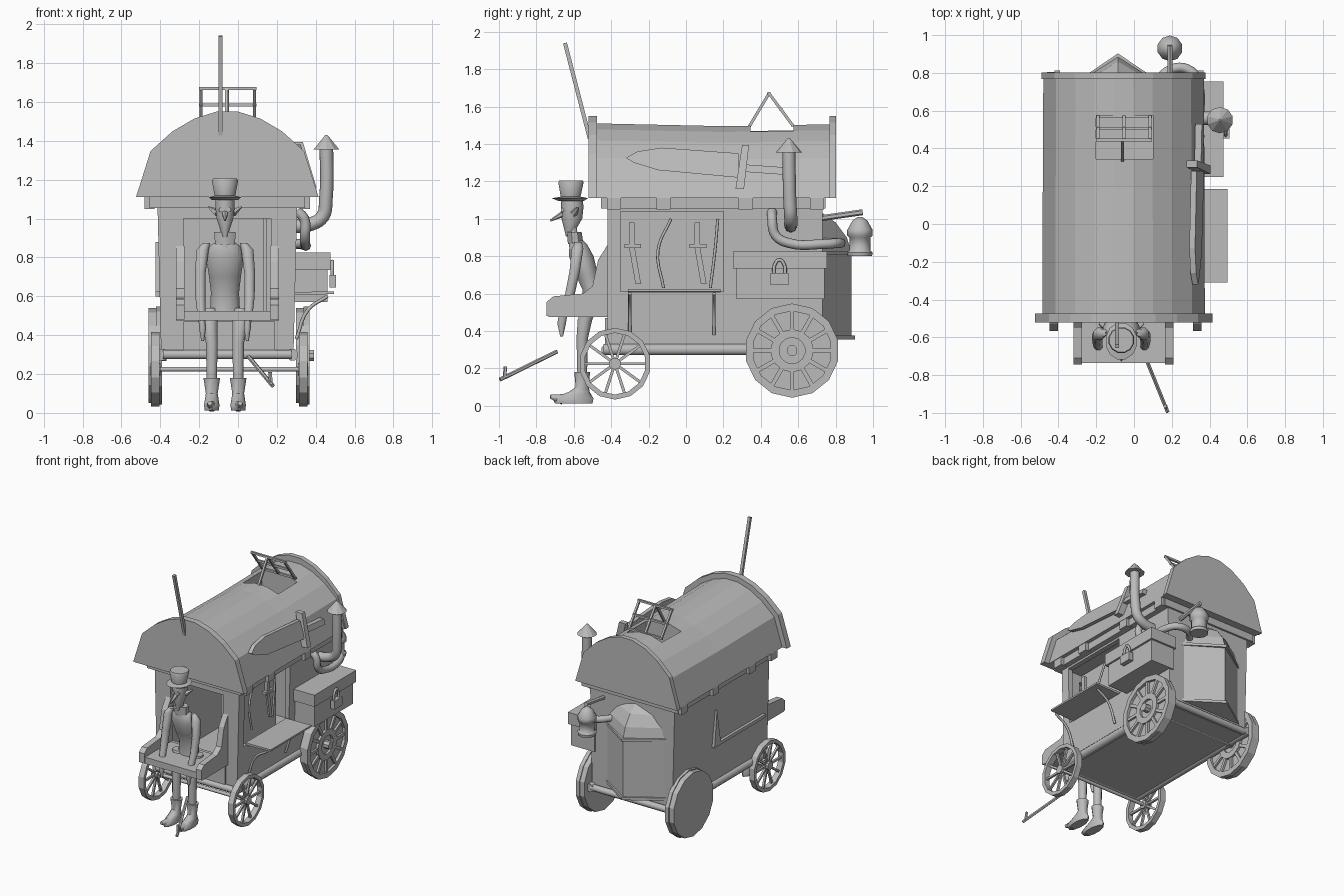
import bpy, bmesh, math
from mathutils import Vector, Matrix

if "Cube" in bpy.data.objects:
    bpy.data.objects.remove(bpy.data.objects["Cube"])

grey = bpy.data.materials.new("plain grey")
grey.use_nodes = True
COL = (0.5, 0.5, 0.5, 1)
grey.diffuse_color = COL
grey.node_tree.nodes["Principled BSDF"].inputs["Base Color"].default_value = COL


def add(name, mesh, smooth=False):
    ob = bpy.data.objects.new(name, mesh)
    bpy.context.collection.objects.link(ob)
    mesh.materials.clear()
    mesh.materials.append(grey)
    if smooth:
        bpy.ops.object.select_all(action='DESELECT')
        ob.select_set(True)
        bpy.context.view_layer.objects.active = ob
        bpy.ops.object.shade_smooth_by_angle(angle=math.radians(50))
    return ob


def solid(name, rings, smooth=False, closed=False, warp=None):
    """Skin a list of equal point rings; cap the ends unless closed."""
    bm = bmesh.new()
    vs = [[bm.verts.new(warp(Vector(p)) if warp else p) for p in r] for r in rings]
    n = len(vs[0])
    pairs = list(zip(vs, vs[1:])) + ([(vs[-1], vs[0])] if closed else [])
    for a, b in pairs:
        for i in range(n):
            bm.faces.new((a[i], a[(i + 1) % n], b[(i + 1) % n], b[i]))
    if not closed:
        bm.faces.new(vs[0])
        bm.faces.new(vs[-1])
    bmesh.ops.recalc_face_normals(bm, faces=bm.faces)
    me = bpy.data.meshes.new(name)
    bm.to_mesh(me)
    bm.free()
    return add(name, me, smooth)


def prism(name, pts, axis, lo, hi, warp=None):
    """Extrude a 2D profile along the axis from lo to hi."""
    def place(p, d):
        c = list(p)
        c.insert(axis, d)
        return c
    return solid(name, [[place(p, d) for p in pts] for d in (lo, hi)], warp=warp)


def box(name, x0, x1, y0, y1, z0, z1, warp=None):
    return prism(name, [(x0, y0), (x1, y0), (x1, y1), (x0, y1)], 2, z0, z1, warp)


def loft(name, rings, n=12, smooth=True, closed=False, warp=None):
    """Stack ellipses given as (x, y, z, rx, ry)."""
    def ell(x, y, z, rx, ry=None):
        return [(x + rx * math.cos(t), y + (ry or rx) * math.sin(t), z)
                for t in (math.tau * (i + .5) / n for i in range(n))]
    return solid(name, [ell(*r) for r in rings], smooth, closed, warp)


def rod(name, p, q, r, n=6, r2=None):
    p, q = Vector(p), Vector(q)
    rot = (q - p).to_track_quat('Z', 'Y')
    return loft(name, [(0, 0, 0, r), (0, 0, (q - p).length, r2 or r)], n, n > 4,
                warp=lambda v: rot @ v + p)


def tube(name, pts, r):
    cu = bpy.data.curves.new(name, 'CURVE')
    cu.dimensions, cu.bevel_depth, cu.bevel_resolution = '3D', r, 2
    cu.use_fill_caps = True
    cu.resolution_u = 5
    sp = cu.splines.new('BEZIER')
    sp.bezier_points.add(len(pts) - 1)
    for b, p in zip(sp.bezier_points, pts):
        b.co = p
        b.handle_left_type = b.handle_right_type = 'AUTO'
    tmp = bpy.data.objects.new(name + "_path", cu)
    me = bpy.data.meshes.new_from_object(tmp)
    bpy.data.objects.remove(tmp)
    return add(name, me, True)


def cut(ob, *cutters):
    for c in cutters:
        c.hide_render = True
        m = ob.modifiers.new("cut", 'BOOLEAN')
        m.operation, m.solver, m.object = 'DIFFERENCE', 'EXACT', c
    bpy.context.view_layer.update()
    me = bpy.data.meshes.new_from_object(ob.evaluated_get(bpy.context.evaluated_depsgraph_get()))
    ob.modifiers.clear()
    ob.data = me
    for c in cutters:
        bpy.data.objects.remove(c)


CX = -0.055

# Hollow cabin with a front doorway and a serving hatch
cabin = prism("cabin", [(CX - .34, .28), (CX + .34, .28), (CX + .36, 1.1), (CX - .36, 1.1)], 1, -.42, .73)
cut(cabin, box("hollow", CX - .32, CX + .32, -.39, .7, .33, 1.08),
    box("doorway", -.28, .17, -.5, -.3, .52, 1.0),
    box("hatch_hole", .2, .5, -.35, .2, .61, 1.04))
box("inner_partition", .13, .15, -.39, .25, .33, 1.08)
box("cabin_cornice", CX - .4, CX + .4, -.455, .745, 1.055, 1.115)
for s in (-1, 1):
    rod("floor_rail", (CX + s * .335, -.44, .3), (CX + s * .335, .77, .3), .032, 8)
    for y in (-.385, -.12, .32, .7):
        box("eave_bracket", CX + s * .4 - .025, CX + s * .4 + .025, y - .038, y + .038, 1.05, 1.112)
for y in (-.43, .75):
    rod("cross_rail", (CX - .33, y, .3), (CX + .33, y, .3), .025, 8)
box("front_lower_trim", -.28, .19, -.432, -.41, .31, .47)

# Arched roof and its end boards
HALF = [(1, 0), (.84, .54), (.6, .77), (.36, .92), (.12, 1)]
ARCH = HALF + [(-a, b) for a, b in reversed(HALF)]


def arch(w, h):
    return [(CX + a * w, 1.11 + b * h) for a, b in ARCH]


roof = solid("roof", [[(x, y, z) for x, z in arch(w, h)] for y, w, h in
                      ((-.49, .43, .4), (.2, .428, .385), (.78, .425, .395))])
cut(roof, box("skylight_hole", -.2, .1, .345, .575, 1.3, 1.7))
prism("front_roof_board", arch(.47, .44), 1, -.522, -.475)
prism("rear_roof_board", arch(.434, .44), 1, .767, .803)

# Raised skylight frame with a prop
A, B = Vector((0, .57, 1.5)), Vector((0, .444, 1.67))
for x in (-.19, -.053, .085):
    rod("skylight_bar", A + Vector((x, 0, 0)), B + Vector((x, 0, 0)), .011, 4)
for t in (0, .5, 1):
    c = A.lerp(B, t)
    rod("skylight_rail", c + Vector((-.2, 0, 0)), c + Vector((.095, 0, 0)), .011, 4)
rod("skylight_prop", (-.06, .33, 1.48), (-.06, .444, 1.67), .011, 4)
rod("roof_pole", (-.09, -.515, 1.43), (-.09, -.647, 1.94), .015, 4)

# Rear bay with a rounded top and a base plate
def bay(z, w, y):
    return [(-.085 - w, .7, z), (-.085, y, z), (-.085 + w, .7, z)]


solid("rear_bay", [bay(.37, .29, .885), bay(.82, .29, .885), bay(.9, .27, .86),
                   bay(.98, .2, .8), bay(1.03, .1, .73)])
for z in (.355, .805):
    solid("bay_trim", [bay(z, .3, .903), bay(z + .02, .3, .903)])

# Wheels
def ring(name, x, y, z, w, r0, r1, n):
    def turn(v):
        return Vector((v.z + x, v.x + y, v.y + z))
    prof = [(0, 0, -w, r1), (0, 0, w, r1)]
    if r0:
        return loft(name, prof + [(0, 0, w, r0), (0, 0, -w, r0)], n, False, True, turn)
    return loft(name, prof, n, False, warp=turn)


def spokes(name, x, y, z, r0, r1, n, r):
    for i in range(n):
        d = Vector((0, math.cos(math.tau * i / n), math.sin(math.tau * i / n)))
        c = Vector((x, y, z))
        rod(name, c + d * r0, c + d * r1, r, 4)


for x in (-.425, .335):
    ring("front_wheel_rim", x, -.38, .225, .022, .165, .192, 14)
    ring("front_wheel_hub", x, -.38, .225, .026, 0, .032, 10)
    spokes("front_wheel_spoke", x, -.38, .225, .02, .17, 10, .011)
for x in (-.437, .322):
    ring("rear_wheel_disc", x, .567, .295, .024, 0, .245, 14)
    f = x + .03
    ring("rear_wheel_rim", f, .567, .295, .015, .212, .252, 14)
    ring("rear_wheel_inner_ring", f, .567, .295, .012, .07, .115, 14)
    spokes("rear_wheel_spoke", f - .002, .567, .295, .1, .22, 12, .016)
    ring("rear_wheel_cap", x + .04, .567, .295, .03, 0, .03, 8)
rod("front_axle", (-.43, -.38, .225), (.335, -.38, .225), .013, 8)
rod("rear_axle", (-.43, .567, .295), (.32, .567, .295), .02, 8)

# Serving shelf, brackets and hanging blades
prism("serving_shelf", [(.28, .605), (.495, .612), (.495, .625), (.28, .622)], 1, -.31, .185)
for y in (-.3, .15):
    tube("shelf_bracket", [(.46, y, .6), (.36, y, .53), (.3, y, .38)], .009)
for y, z in ((-.29, .65), (.06, .65)):
    prism("hanging_blade", [(y - .015, z + .2), (y + .015, z + .2), (y + .05, z), (y + .02, z)], 0, .2, .215)
    box("blade_grip", .195, .22, y - .015, y + .015, z + .2, z + .33)
    box("blade_guard", .19, .225, y - .04, y + .05, z + .195, z + .215)
for y, b in ((-.12, -.06), (.13, .05)):
    tube("hanging_bow", [(.2, y + .04, 1.0), (.2, y + b / 2, .83), (.2, y, .63)], .008)
box("left_ledge", -.425, -.38, -.36, .25, .6, .625)
prism("left_spike", [(.18, .6), (.26, .6), (.23, .88)], 0, -.425, -.4)

# Tool chest and padlock
box("chest", .26, .46, .27, .74, .57, .74)
box("chest_lid", .25, .475, .25, .755, .735, .825)
box("padlock", .47, .505, .452, .548, .645, .71)
tube("padlock_shackle", [(.485, .47, .7), (.485, .475, .755), (.485, .5, .78), (.485, .525, .755), (.485, .53, .7)], .009)

# Stove pipe, side pipe and lantern
tube("stove_pipe", [(.28, .56, .96), (.37, .56, .97), (.435, .56, 1.01), (.452, .555, 1.1), (.455, .55, 1.38)], .035)
loft("stove_cap", [(.455, .55, 1.355, .07), (.455, .55, 1.43, .006)], 10, False)
tube("side_pipe", [(.3, .46, 1.04), (.34, .46, 1.0), (.345, .48, .91), (.345, .55, .87),
                   (.34, .74, .865), (.3, .81, .87), (.2, .82, .87), (.1, .72, .87)], .026)
rod("lantern_arm", (.19, .7, 1.0), (.19, .945, 1.035), .016, 6)
loft("lantern", [(.19, .93, z, r) for z, r in
                 ((.8, .065), (.82, .068), (.83, .056), (.9, .056), (.91, .068), (.94, .068), (.99, .04), (1.01, .012))], 10)

# Sword lying on the roof slope
def lean(v):
    return v + Vector((.335 - (v.z - 1.29) * .3, 0, 0))


prism("sword_blade", [(-.32, 1.325), (-.26, 1.36), (-.13, 1.38), (.28, 1.35), (.28, 1.22), (-.15, 1.26), (-.28, 1.3)], 0, -.015, .015, lean)
prism("sword_guard", [(.3, 1.395), (.337, 1.395), (.31, 1.16), (.265, 1.16)], 0, -.025, .03, lean)
prism("sword_grip", [(.32, 1.29), (.53, 1.275), (.53, 1.235), (.32, 1.25)], 0, -.015, .02, lean)

# Driver bench
box("bench_seat", -.32, .21, -.735, -.42, .475, .525)
arm = [(-.745, .48), (-.745, .555), (-.71, .585), (-.55, .6), (-.5, .64), (-.47, .78), (-.42, .86), (-.42, .5)]
for x in (-.32, .165):
    prism("bench_arm", arm, 0, x, x + .045)

# Driver
X = -.067
loft("top_hat", [(X, -.615, 1.095, .07), (X, -.62, 1.11, .085, .1), (X, -.617, 1.118, .055), (X, -.615, 1.195, .07), (X, -.615, 1.205, .065)])
loft("head", [(X, -.63, .905, .012), (X, -.62, .94, .025, .03), (X, -.61, 1.0, .045, .055), (X, -.608, 1.06, .052, .06), (X, -.61, 1.11, .05, .058)], 10)
rod("nose", (X, -.65, 1.03), (X, -.725, .99), .018, 6, .005)
loft("neck", [(X, -.6, .85, .028), (X, -.605, .97, .022)], 8)
loft("collar", [(X, -.59, .865, .055, .045), (X, -.597, .93, .06, .042)], 8)
loft("torso", [(X, -.5, .52, .08, .06), (X, -.5, .62, .075, .055), (X, -.53, .7, .085, .062), (X, -.56, .8, .1, .068), (X, -.575, .86, .08, .05), (X, -.585, .885, .04, .035)])
for s in (-1, 1):
    rod("ear", (X + s * .04, -.6, 1.03), (X + s * .085, -.575, 1.06), .022, 5, .004)
    rod("eye", (X + s * .02, -.64, 1.045), (X + s * .02, -.668, 1.045), .013, 8)
    a, l = X + s * .115, X + s * .068
    loft("arm", [(a - s * .02, -.575, .875, .02), (a, -.58, .84, .034), (a + s * .012, -.595, .72, .03),
                 (a + s * .012, -.62, .6, .028), (a + s * .006, -.655, .5, .022)], 8)
    loft("hand", [(a + s * .006, -.655, .5, .018, .025), (a, -.665, .44, .02, .025), (a, -.665, .37, .008)], 8)
    loft("leg", [(l + s * .01, -.51, .54, .045), (l + s * .01, -.54, .46, .042), (l, -.555, .36, .033), (l, -.555, .16, .028)], 8)
    loft("boot", [(l, -.6, .012, .038, .1), (l, -.605, .04, .042, .11), (l, -.57, .075, .036, .055), (l, -.555, .1, .032, .035), (l, -.555, .18, .045, .042)], 10)
    rod("boot_toe", (l, -.66, .035), (l + s * .01, -.725, .05), .03, 8, .012)

# Walking stick
rod("stick", (.054, -.69, .29), (.178, -.995, .14), .011, 6)
rod("stick_spur", (.17, -.97, .15), (.165, -.965, .21), .01, 5)
